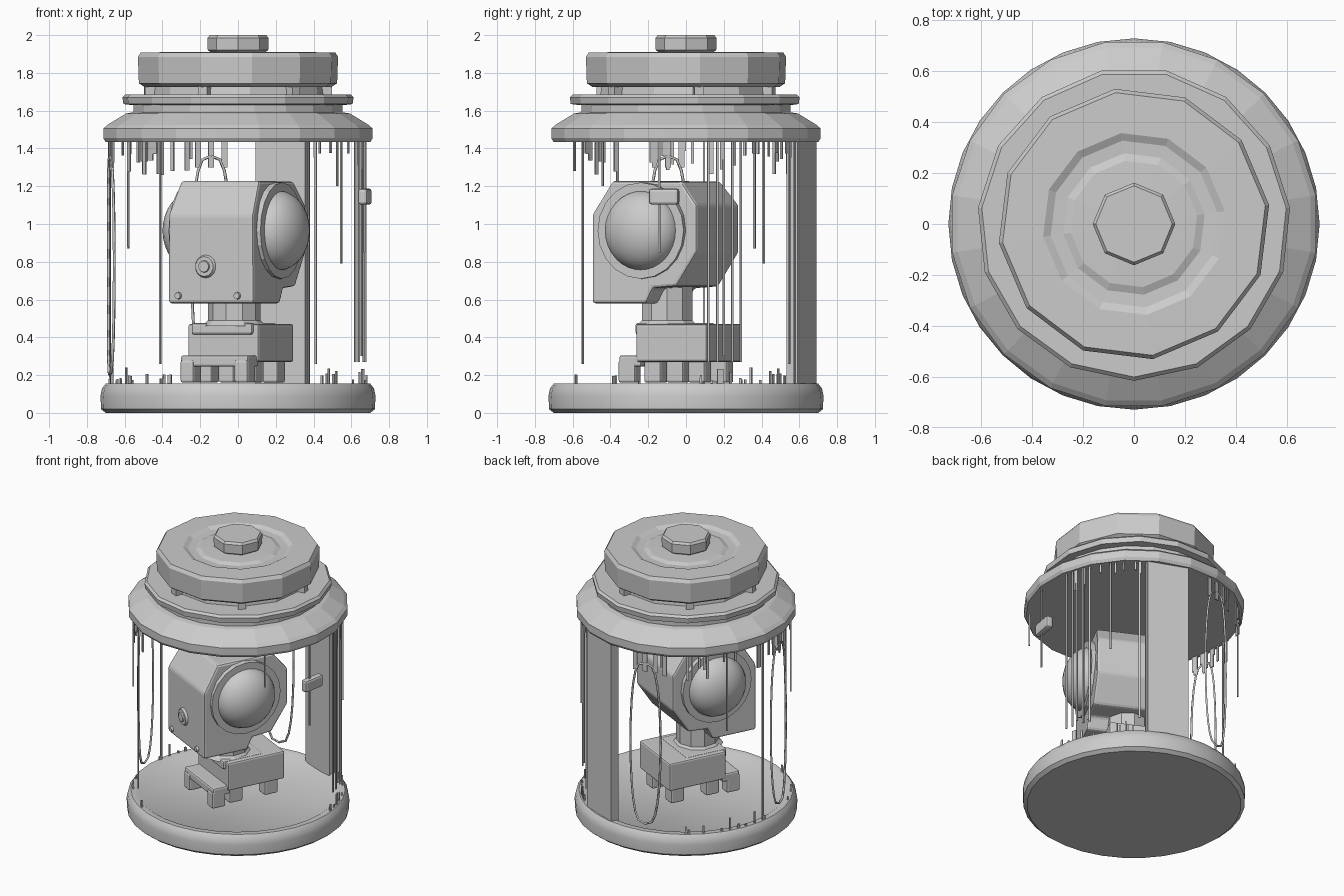
import bpy, bmesh, math, random
from mathutils import Matrix, Vector

if "Cube" in bpy.data.objects:
    bpy.data.objects.remove(bpy.data.objects["Cube"])

random.seed(4)
grey = bpy.data.materials.new("grey")
grey.diffuse_color = (0.6, 0.6, 0.6, 1)
grey.use_nodes = True
grey.node_tree.nodes["Principled BSDF"].inputs["Base Color"].default_value = grey.diffuse_color
TURN = math.atan2(-0.45, 0.89)          # heading of the head and pedestal


def finish(name, bm, bevel=0, smooth=None):
    bmesh.ops.recalc_face_normals(bm, faces=bm.faces)
    me = bpy.data.meshes.new(name)
    bm.to_mesh(me)
    bm.free()
    ob = bpy.data.objects.new(name, me)
    bpy.context.collection.objects.link(ob)
    me.materials.append(grey)
    if bevel:
        m = ob.modifiers.new("bevel", 'BEVEL')
        m.width, m.segments, m.limit_method = bevel, 2, 'ANGLE'
    if smooth:
        bpy.ops.object.select_all(action='DESELECT')
        ob.select_set(True)
        bpy.context.view_layer.objects.active = ob
        bpy.ops.object.shade_smooth_by_angle(angle=math.radians(smooth))
    return ob


def lathe(name, profile, sides, rot=0, centre=(0, 0), smooth=None):
    """Revolve (radius, z) points; both ends are closed with a cap."""
    bm = bmesh.new()
    rings = []
    for r, z in profile:
        rings.append([bm.verts.new((centre[0] + r * math.cos(a), centre[1] + r * math.sin(a), z))
                      for a in (math.radians(rot) + math.tau * i / sides for i in range(sides))])
    for a, b in zip(rings, rings[1:]):
        for i in range(sides):
            j = (i + 1) % sides
            bm.faces.new((a[i], a[j], b[j], b[i]))
    bm.faces.new(rings[0])
    bm.faces.new(rings[-1])
    return finish(name, bm, smooth=smooth)


def add_box(bm, centre, size, angle=0):
    m = (Matrix.Translation(centre) @ Matrix.Rotation(angle, 4, 'Z')
         @ Matrix.Diagonal((*size, 1)))
    bmesh.ops.create_cube(bm, size=1, matrix=m)


def turned(x, y, z, origin=(0.015, 0.015)):
    v = Matrix.Rotation(TURN, 3, 'Z') @ Vector((x, y, z))
    return Vector((v.x + origin[0], v.y + origin[1], v.z))


# Base with a raised rim and shallow floor
lathe("base", [(0.70, 0), (0.725, 0.02), (0.728, 0.09), (0.72, 0.13), (0.70, 0.155),
               (0.66, 0.155), (0.63, 0.135)], 32, smooth=35)

# Roof tiers, faceted
lathe("lower_roof", [(0.71, 1.435), (0.722, 1.455), (0.722, 1.505), (0.70, 1.525),
                     (0.60, 1.585), (0.57, 1.59)], 20, 9)
lathe("roof_collar", [(0.56, 1.58), (0.56, 1.64)], 20, 9)
lathe("roof_ring", [(0.57, 1.63), (0.61, 1.635), (0.615, 1.67), (0.60, 1.685), (0.55, 1.685)], 15, 6)
lathe("cap_neck", [(0.46, 1.67), (0.45, 1.74)], 12, 8)
lathe("cap", [(0.50, 1.725), (0.53, 1.745), (0.535, 1.885), (0.52, 1.908), (0.36, 1.91),
              (0.33, 1.895), (0.28, 1.893), (0.25, 1.905), (0.12, 1.91)], 12, 8)
lathe("knob", [(0.13, 1.90), (0.16, 1.92), (0.162, 1.985), (0.15, 2.0)], 8)

# Small tabs between the roof tiers
bm = bmesh.new()
for i in range(6):
    a = math.radians(8 + 60 * i)
    add_box(bm, (0.47 * math.cos(a), 0.47 * math.sin(a), 1.71), (0.06, 0.05, 0.07), a)
finish("roof_tabs", bm)

# Rear post
a = math.radians(69)
bm = bmesh.new()
add_box(bm, (0.655 * math.cos(a), 0.655 * math.sin(a), 0.79), (0.06, 0.28, 1.32), a)
finish("rear_post", bm)

# Pedestal block, collar, feet and front bracket
bm = bmesh.new()
add_box(bm, turned(0, 0, 0.37), (0.42, 0.42, 0.20), TURN)
add_box(bm, turned(0, -0.08, 0.445), (0.36, 0.30, 0.06), TURN)
for x in (-0.13, 0.13):
    for y in (-0.13, 0.13):
        add_box(bm, turned(x, y, 0.225), (0.09, 0.10, 0.13), TURN)
finish("pedestal", bm, 0.012)
bm = bmesh.new()
add_box(bm, turned(0, -0.25, 0.275), (0.40, 0.13, 0.06), TURN)
for x in (-0.16, 0.16):
    add_box(bm, turned(x, -0.27, 0.22), (0.08, 0.10, 0.12), TURN)
finish("front_bracket", bm, 0.012)
lathe("neck", [(0.17, 0.46), (0.14, 0.49), (0.14, 0.68)], 10, centre=(-0.02, -0.10))

# Head: side profile (depth, z) extruded across its width
HEAD = (-0.145, -0.385)                  # middle of the face plate
WIDTH = 0.505
profile = [(0, 0.58), (0.32, 0.58), (0.36, 0.66), (0.50, 0.67), (0.62, 0.85),
           (0.62, 1.10), (0.52, 1.225), (0.11, 1.228), (0, 1.05)]
bm = bmesh.new()
sides = [[bm.verts.new(turned(s * (WIDTH / 2 - (0.02 if z > 1.2 else 0)), d, z, HEAD))
          for d, z in profile] for s in (-1, 1)]
n = len(profile)
for i in range(n):
    j = (i + 1) % n
    bm.faces.new((sides[0][i], sides[0][j], sides[1][j], sides[1][i]))
for s in sides:
    bm.faces.new(s)
finish("head", bm, 0.015)

# Round domes and their backing discs on both sides of the head
for s, side in ((-1, "left"), (1, "right")):
    place = (Matrix.Translation(turned(s * WIDTH / 2, 0.30, 0.965, HEAD))
             @ Matrix.Rotation(TURN, 4, 'Z'))
    bm = bmesh.new()
    bmesh.ops.create_uvsphere(bm, u_segments=28, v_segments=16, radius=0.21,
                              matrix=place @ Matrix.Diagonal((0.72, 1, 1, 1)))
    finish(side + "_dome", bm, smooth=60)
    bm = bmesh.new()
    bmesh.ops.create_cone(bm, cap_ends=True, segments=20, radius1=0.255, radius2=0.255,
                          depth=0.04, matrix=place @ Matrix.Rotation(math.pi / 2, 4, 'Y'))
    finish(side + "_dome_disc", bm)

# Face dial and small screws
for name, x, z, r in (("face_dial", -0.03, 0.775, 0.07), ("dial_button", -0.03, 0.775, 0.04),
                      ("left_screw", -0.19, 0.62, 0.022), ("right_screw", 0.16, 0.62, 0.022)):
    depth = {"face_dial": 0.03, "dial_button": 0.05}.get(name, 0.03)
    bm = bmesh.new()
    bmesh.ops.create_cone(bm, cap_ends=True, segments=14, radius1=r, radius2=r * 0.75, depth=depth,
                          matrix=Matrix.Translation(turned(x, 0, z, HEAD))
                          @ Matrix.Rotation(TURN, 4, 'Z') @ Matrix.Rotation(math.pi / 2, 4, 'X'))
    finish(name, bm, smooth=40)


# Broken glass remnants: thin slivers on the cylinder wall
def sliver(bm, deg, z0, z1, width=0.012):
    a = math.radians(deg)
    add_box(bm, (0.685 * math.cos(a), 0.685 * math.sin(a), (z0 + z1) / 2),
            (0.008, width, z1 - z0), a)


bm = bmesh.new()
long_slivers = [(10, 0.27), (14, 0.27), (17, 0.3), (21, 0.27), (25, 0.27), (37, 0.79),
                (53, 0.26), (57, 0.15), (172, 0.15), (233, 0.26), (212, 0.88),
                (148, 0.87), (348, 0.85), (320, 1.2)]
for deg, low in long_slivers:
    sliver(bm, deg, low, 1.45)
for i in range(24):
    sliver(bm, random.uniform(105, 240), random.uniform(1.25, 1.40), 1.45, random.uniform(0.01, 0.03))
for i in range(8):
    sliver(bm, random.uniform(15, 55), random.uniform(1.25, 1.38), 1.45)
for lo, hi in ((120, 240), (5, 50)):
    for i in range(16):
        sliver(bm, random.uniform(lo, hi), 0.14, random.uniform(0.17, 0.24))
finish("glass_slivers", bm)

# Hanging oval outlines left in the glass
for k, mid in enumerate((102, 188)):
    cu = bpy.data.curves.new("glass_loop", 'CURVE')
    cu.dimensions, cu.bevel_depth, cu.bevel_resolution = '3D', 0.008, 0
    sp = cu.splines.new('POLY')
    sp.points.add(23)
    for i, p in enumerate(sp.points):
        t = math.tau * i / 24
        a = math.radians(mid + 9 * math.copysign(abs(math.cos(t)) ** 0.6, math.cos(t)))
        p.co = (0.685 * math.cos(a), 0.685 * math.sin(a), 0.78 + 0.58 * math.sin(t), 1)
    sp.use_cyclic_u = True
    cu.materials.append(grey)
    bpy.context.collection.objects.link(bpy.data.objects.new("glass_loop_%d" % k, cu))
    bm = bmesh.new()
    for d in (-6, 0, 6):
        sliver(bm, mid + d, 1.30, 1.45, 0.03)
    finish("loop_hanger_%d" % k, bm)

# Latch on the right side
bm = bmesh.new()
add_box(bm, (0.672, -0.115, 1.145), (0.05, 0.16, 0.085), math.radians(-10))
finish("latch", bm, 0.015)
